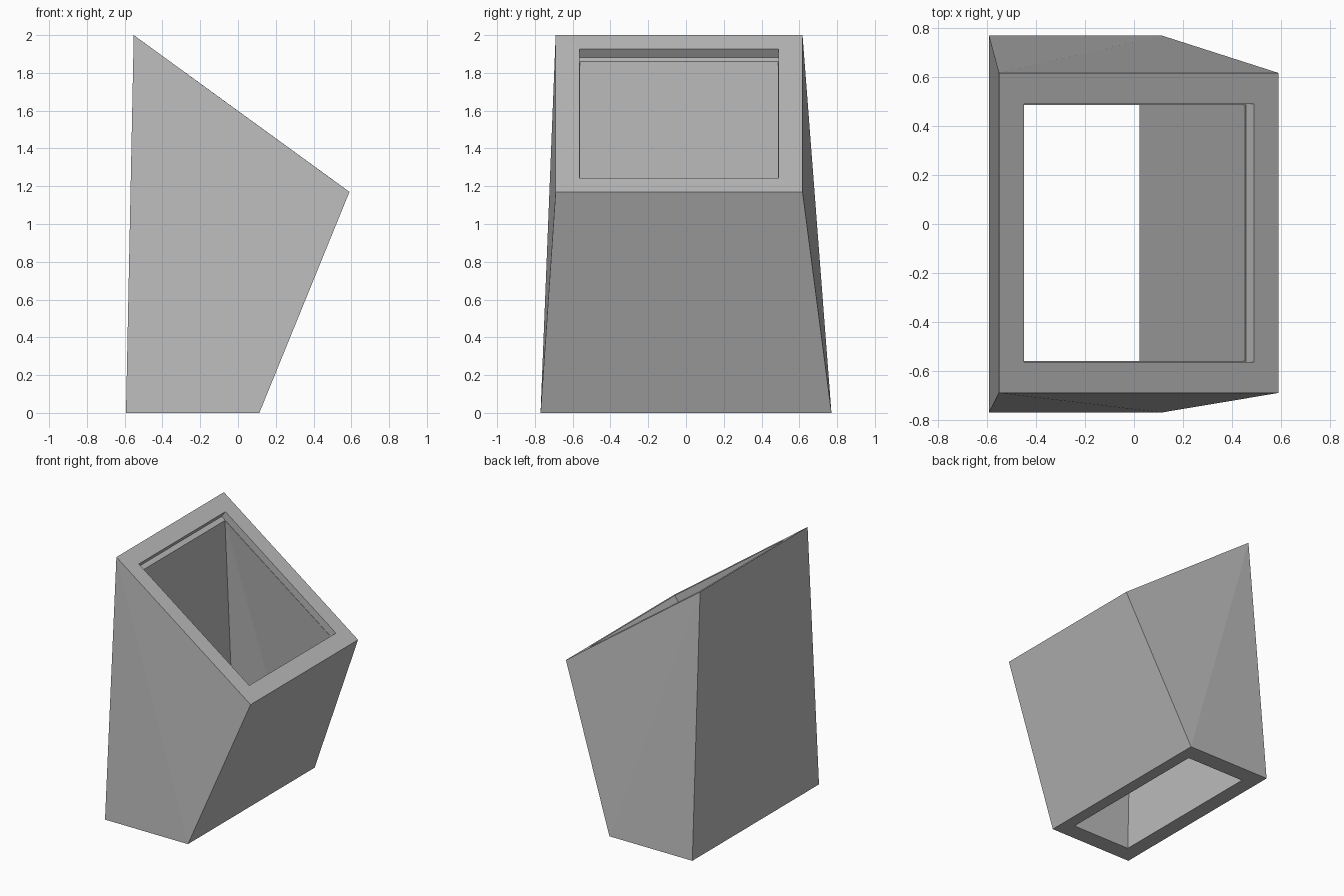
import bpy
import bmesh

cube = bpy.data.objects.get("Cube")
if cube:
    bpy.data.objects.remove(cube, do_unlink=True)

grey = bpy.data.materials.new("plain grey")
grey.use_nodes = True
grey.diffuse_color = (0.5, 0.5, 0.5, 1)
grey.node_tree.nodes["Principled BSDF"].inputs["Base Color"].default_value = (0.5, 0.5, 0.5, 1)

bm = bmesh.new()


def ring(left, right, y0, y1):
    """Four-cornered loop between two (x, z) edges."""
    corners = ((left, y0), (right, y0), (right, y1), (left, y1))
    return [bm.verts.new((x, y, z)) for (x, z), y in corners]


def bridge(a, b, fold=None):
    """Join two loops; twisted front and back walls fold along a diagonal."""
    for i in range(4):
        j = (i + 1) % 4
        quad = [a[i], a[j], b[j], b[i]]
        if fold and i in (0, 2):
            # the fold runs from the high left corner to the low right one
            if (fold == "up") == (i == 0):
                quad = quad[1:] + quad[:1]
            bm.faces.new(quad[:3])
            bm.faces.new((quad[0], quad[2], quad[3]))
        else:
            bm.faces.new(quad)


# Outer shell: upright foot, sloping rim
foot = ring((-0.593, 0), (0.113, 0), -0.77, 0.77)
rim = ring((-0.552, 2), (0.59, 1.17), -0.69, 0.617)
# Shallow recess sunk square to the slope, leaving a narrow ledge
mouth = ring((-0.45, 1.926), (0.49, 1.243), -0.563, 0.49)
recess = ring((-0.482, 1.881), (0.458, 1.198), -0.563, 0.49)
# Open shaft running down through the foot
shaft_top = ring((-0.452, 1.859), (0.453, 1.202), -0.56, 0.487)
shaft_foot = ring((-0.475, 0), (0.022, 0), -0.635, 0.635)

bridge(foot, rim, "up")
bridge(rim, mouth)
bridge(mouth, recess)
bridge(recess, shaft_top)
bridge(shaft_top, shaft_foot, "down")
bridge(shaft_foot, foot)

mesh = bpy.data.meshes.new("slanted_holder")
bm.to_mesh(mesh)
bm.free()
mesh.materials.append(grey)
holder = bpy.data.objects.new("slanted_holder", mesh)
bpy.context.collection.objects.link(holder)
